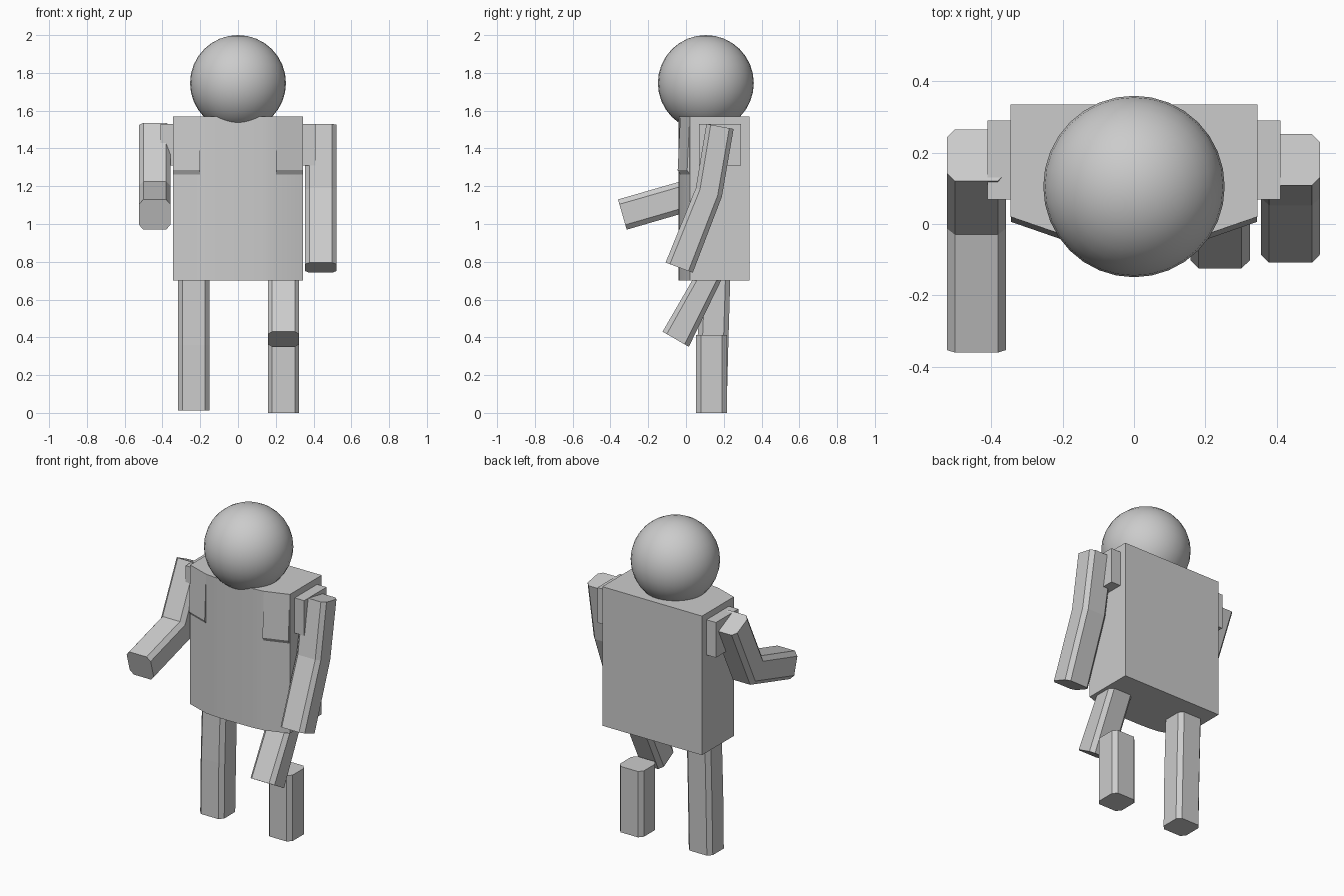
import bpy, bmesh

if "Cube" in bpy.data.objects:
    bpy.data.objects.remove(bpy.data.objects["Cube"])


def make(name, rings, smooth=False):
    """Skin a list of equal-length point rings into a closed solid."""
    bm = bmesh.new()
    loops = [[bm.verts.new(p) for p in ring] for ring in rings]
    n = len(loops[0])
    for a, b in zip(loops, loops[1:]):
        for i in range(n):
            j = (i + 1) % n
            bm.faces.new((a[i], a[j], b[j], b[i]))
    bm.faces.new(loops[0])
    bm.faces.new(loops[-1])
    bmesh.ops.recalc_face_normals(bm, faces=bm.faces)
    me = bpy.data.meshes.new(name)
    bm.to_mesh(me)
    bm.free()
    ob = bpy.data.objects.new(name, me)
    bpy.context.collection.objects.link(ob)
    if smooth:
        bpy.ops.object.select_all(action='DESELECT')
        bpy.context.view_layer.objects.active = ob
        ob.select_set(True)
        bpy.ops.object.shade_smooth_by_angle(angle=0.6)
    return ob


def limb(name, x, sections, w=0.083, c=0.023):
    """Chamfered square tube; each section is (front y, z, back y, z)."""
    rings = []
    for fy, fz, by, bz in sections:
        t = 0.16
        outline = [(-w + c, 0), (w - c, 0), (w, t), (w, 1 - t),
                   (w - c, 1), (-w + c, 1), (-w, 1 - t), (-w, t)]
        rings.append([(x + dx, fy + (by - fy) * s, fz + (bz - fz) * s)
                      for dx, s in outline])
    make(name, rings)


# Torso: flat back and sides, gently bowed front
half = [(0.05, -0.039), (0.13, -0.037), (0.2, -0.03), (0.345, 0.02), (0.345, 0.335)]
plan = half + [(-x, y) for x, y in reversed(half)]
make("torso", [[(x, y, z) for x, y in plan] for z in (0.70, 1.57)], smooth=True)

for side, label in ((-1, "right"), (1, "left")):
    # Chest plate swelling slightly towards its lower edge
    make(label + "_chest_plate",
         [[(side * x, y + 0.03, 1.57), (side * x, y, 1.57),
           (side * x, y - 0.014, 1.285), (side * x, y, 1.262),
           (side * x, y + 0.03, 1.262)]
          for x, y in ((0.2, -0.03), (0.344, 0.02))])
    # Shoulder block
    make(label + "_shoulder",
         [[(side * x, 0.068, 1.31), (side * x, 0.29, 1.31),
           (side * x, 0.29, 1.53), (side * x, 0.068, 1.53)]
          for x in (0.33, 0.41)])

# Arms: one bent forward, one hanging
limb("right_arm", -0.441, [(0.12, 1.535, 0.265, 1.465),
                           (-0.03, 1.225, 0.081, 1.085),
                           (-0.36, 1.13, -0.314, 0.97)])
limb("left_arm", 0.438, [(0.108, 1.53, 0.252, 1.503),
                         (0.052, 1.19, 0.19, 1.145),
                         (-0.108, 0.796, 0.036, 0.742)])

# Legs: one straight, one with raised thigh and separate lower leg
limb("right_leg", -0.235, [(0.075, 0.73, 0.235, 0.73),
                           (0.06, 0.36, 0.224, 0.36),
                           (0.055, 0.012, 0.215, 0.012)])
limb("left_thigh", 0.241, [(0.055, 0.74, 0.195, 0.66 + 0.06),
                           (-0.124, 0.43, 0.015, 0.35)][::-1])
limb("left_lower_leg", 0.241, [(0.052, 0.412, 0.217, 0.412),
                               (0.052, 0.0, 0.217, 0.0)])

# Head
bpy.ops.mesh.primitive_uv_sphere_add(segments=32, ring_count=16, radius=0.254,
                                     location=(0, 0.105, 1.746))
bpy.context.object.name = "head"
bpy.ops.object.shade_smooth()
